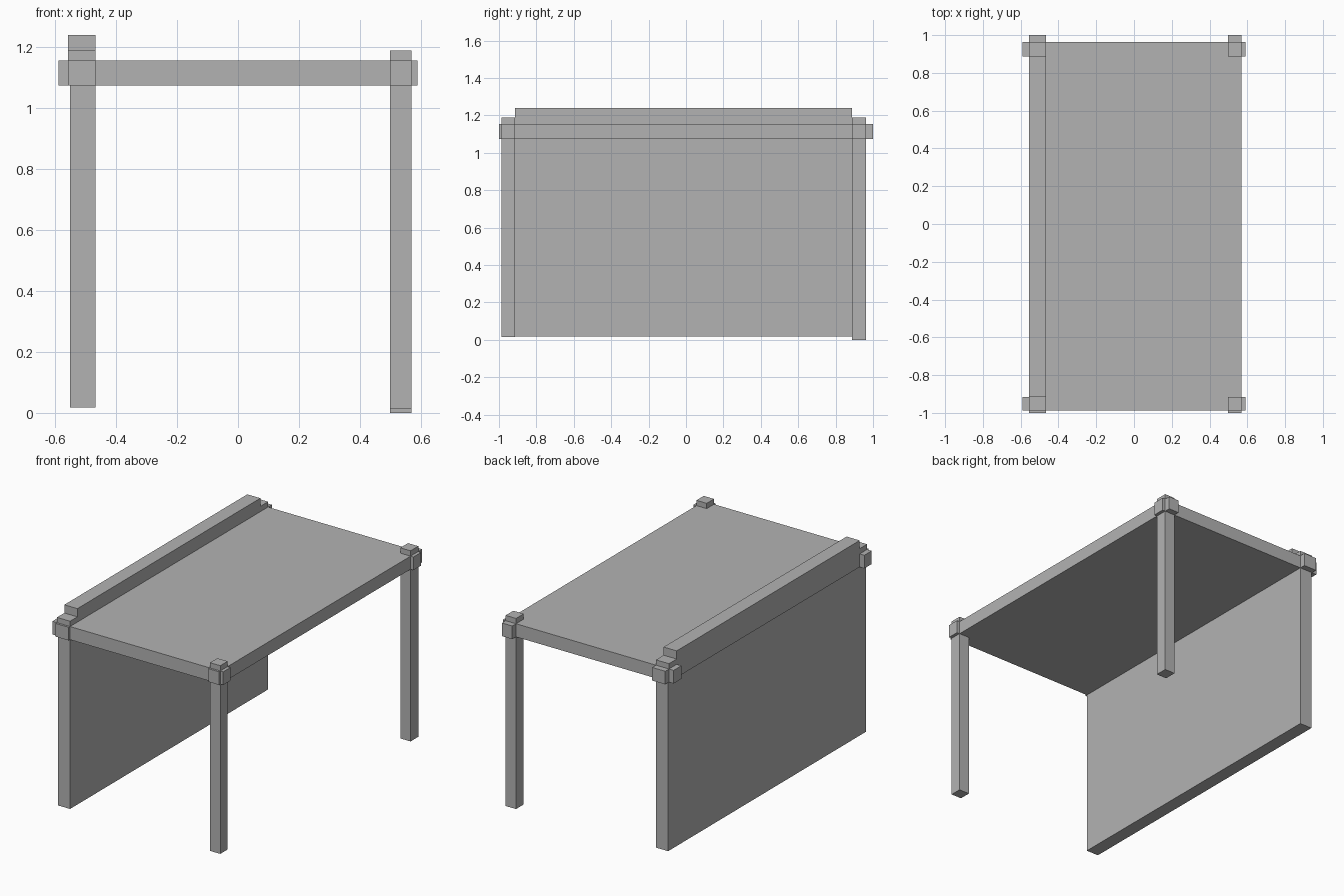
import bpy

default = bpy.data.objects.get("Cube")
if default:
    bpy.data.objects.remove(default, do_unlink=True)

grey = bpy.data.materials.new("plain grey")
grey.use_nodes = True
colour = (0.45, 0.45, 0.45, 1)
grey.diffuse_color = colour
grey.node_tree.nodes["Principled BSDF"].inputs["Base Color"].default_value = colour


def box(name, x, y, z):
    """Box from (low, high) pairs along each axis."""
    bpy.ops.mesh.primitive_cube_add(size=1)
    ob = bpy.context.object
    ob.name = name
    ob.location = [(a + b) / 2 for a, b in (x, y, z)]
    ob.scale = [b - a for a, b in (x, y, z)]
    bpy.ops.object.transform_apply(location=True, rotation=False, scale=True)
    ob.data.materials.append(grey)
    return ob


front_y = (-0.987, -0.915)
back_y = (0.887, 0.963)
leg_x = (0.498, 0.569)
wall_x = (-0.551, -0.467)
band_x = (-0.557, -0.467)
span_y = (front_y[0], back_y[1])
slab_z = (1.073, 1.155)
post_top = 1.188

# Table top, side wall and the raised rail above the wall
box("top_slab", (band_x[0], leg_x[1]), span_y, slab_z)
box("side_wall", wall_x, span_y, (0.018, slab_z[0]))
box("raised_rail", band_x, (front_y[1], back_y[0]), (slab_z[1], 1.239))

# Legs on the open side, running up through the slab
box("front_leg", leg_x, front_y, (0.015, post_top))
box("back_leg", leg_x, back_y, (0, post_top))

# Corner joints: post caps on the wall side and projecting beam ends
for end, y, tip in (("front", front_y, (-1, span_y[0])),
                    ("back", back_y, (span_y[1], 1))):
    box(end + "_wall_post_cap", band_x, y, (slab_z[1], post_top))
    for side, x in (("wall", band_x), ("leg", leg_x)):
        box(f"{end}_{side}_long_beam_end", x, tip, slab_z)
    box(end + "_wall_cross_beam_end", (-0.589, band_x[0]), y, slab_z)
    box(end + "_leg_cross_beam_end", (leg_x[1], 0.589), y, slab_z)
